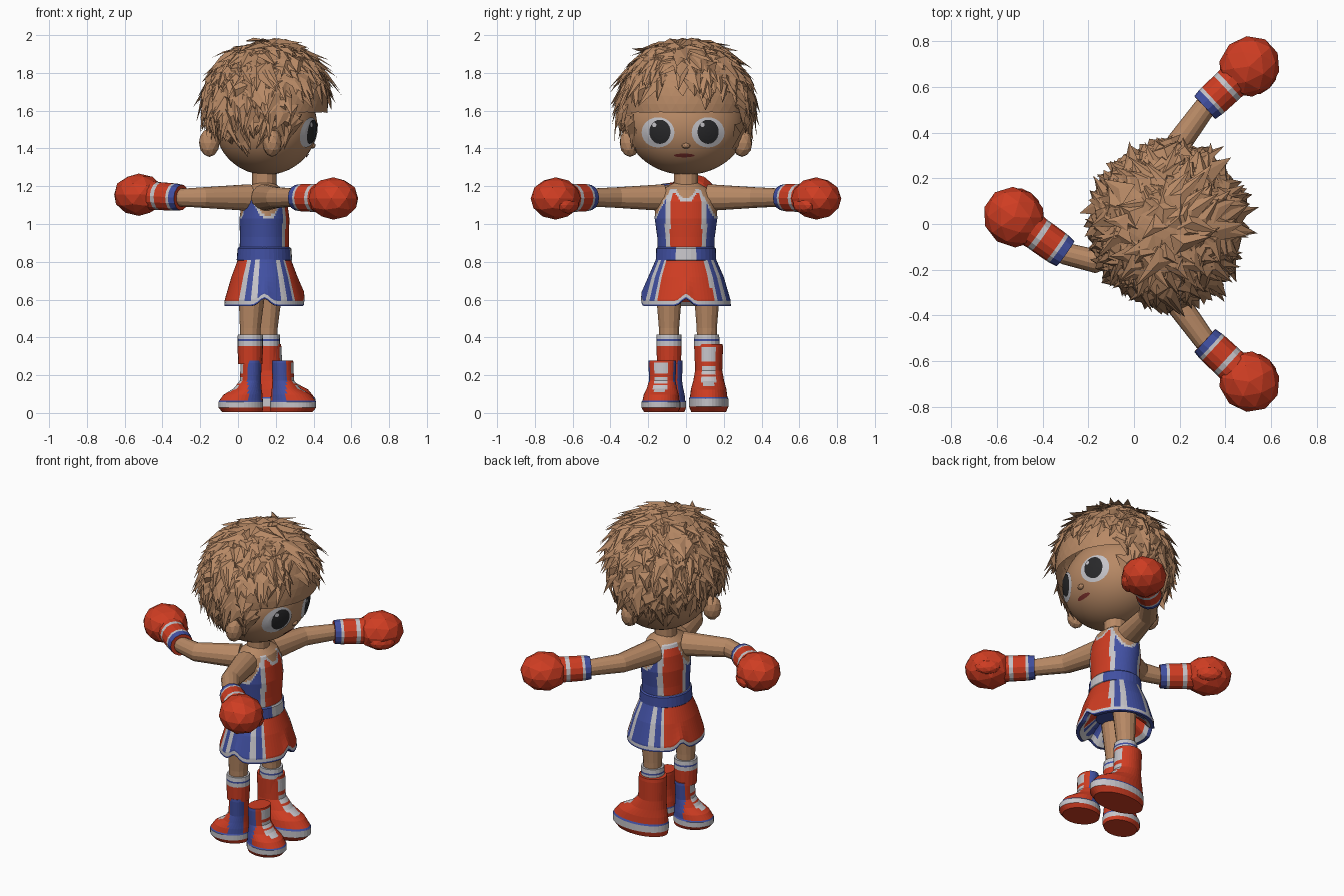
import bpy, bmesh, math, random
from mathutils import Vector, Matrix

if "Cube" in bpy.data.objects:
    bpy.data.objects.remove(bpy.data.objects["Cube"])

random.seed(4)
COLORS = {"tan": (.475, .25, .13), "red": (.62, .046, .016), "blue": (.053, .08, .36),
          "white": (.56, .55, .58), "black": (.022, .022, .024), "dark_red": (.2, .03, .025)}
MATS = {}
for k, c in COLORS.items():
    MATS[k] = bpy.data.materials.new(k)
    MATS[k].diffuse_color = (*c, 1)
NAMES = list(COLORS)


def finish(name, bm, rule, smooth=False):
    """Turn a bmesh into an object, colouring faces by rule(face)."""
    for f in bm.faces:
        f.material_index = NAMES.index(rule if isinstance(rule, str) else rule(f))
        f.smooth = smooth
    bmesh.ops.recalc_face_normals(bm, faces=bm.faces)
    me = bpy.data.meshes.new(name)
    bm.to_mesh(me)
    bm.free()
    for k in NAMES:
        me.materials.append(MATS[k])
    ob = bpy.data.objects.new(name, me)
    bpy.context.collection.objects.link(ob)
    return ob


def skin_rings(bm, rings):
    """Join closed rings of points, capping both ends."""
    vs = [[bm.verts.new(p) for p in r] for r in rings]
    n = len(vs[0])
    for a, b in zip(vs, vs[1:]):
        for i in range(n):
            bm.faces.new((a[i], a[(i + 1) % n], b[(i + 1) % n], b[i]))
    bm.faces.new(vs[0])
    bm.faces.new(vs[-1])


def loft(name, prof, rule, n=36, steps=1, mat=Matrix()):
    """Stack of ovals (z, cx, rx, ry); extra steps keep colour edges crisp."""
    full = []
    for a, b in zip(prof, prof[1:]):
        full += [[p + (q - p) * s / steps for p, q in zip(a, b)] for s in range(steps)]
    full.append(prof[-1])
    bm = bmesh.new()
    skin_rings(bm, [[(cx + rx * math.cos(2 * math.pi * i / n), ry * math.sin(2 * math.pi * i / n), z)
                     for i in range(n)] for z, cx, rx, ry in full])
    bm.normal_update()
    ob = finish(name, bm, rule)
    ob.data.transform(mat)
    return ob


def tube(name, pts, radii, cols, n=14):
    """Round tube through pts; cols gives one colour per section."""
    pts = [Vector(p) for p in pts]
    rings = []
    for i, (p, r) in enumerate(zip(pts, radii)):
        t = (pts[min(i + 1, len(pts) - 1)] - pts[max(i - 1, 0)]).normalized()
        u = t.cross(Vector((0, 1, 0)) if abs(t.z) > .8 else Vector((0, 0, 1))).normalized()
        v = t.cross(u)
        rings.append([p + r * (u * math.cos(2 * math.pi * j / n) + v * math.sin(2 * math.pi * j / n))
                      for j in range(n)])
    bm = bmesh.new()
    skin_rings(bm, rings)
    bm.faces.ensure_lookup_table()
    order = {f: cols[min(k // n, len(cols) - 1)] for k, f in enumerate(bm.faces)}
    return finish(name, bm, lambda f: order[f])


def blob(name, c, size, col, heading=0, sub=2):
    bm = bmesh.new()
    bmesh.ops.create_icosphere(bm, subdivisions=sub, radius=1)
    bm.transform(Matrix.Translation(c) @ Matrix.Rotation(heading, 4, 'Z') @ Matrix.Diagonal((*size, 1)))
    return finish(name, bm, col, sub > 2)


def angle(p):
    return math.degrees(math.atan2(p.y, p.x - .14)) % 360


def gap(a, b):
    return abs((a - b + 180) % 360 - 180)


# Torso: vest with red panels, white piping, round neck and three armholes
def vest(f):
    c = f.calc_center_median()
    a, z = angle(c), c.z
    arm = min(gap(a, 78), gap(a, 277), gap(a, 200))
    hole = min(1.185, 1.045 + .14 * (arm / 36) ** 2, 1.135 + .05 * (gap(a, 0) / 30) ** 2)
    if z > hole:
        return "tan"
    if z > hole - .02:
        return "white"
    d = min(gap(a, 0) - 37, gap(a, 146) - 27)
    return "red" if d < 0 else "white" if d < 12 else "blue"


loft("torso", [(.84, .14, .132, .148), (.93, .14, .13, .152), (1.03, .14, .132, .166), (1.12, .14, .12, .162),
               (1.18, .14, .1, .13), (1.22, .14, .05, .06)], vest, 96, 7)


# Shorts: red with striped blue sides, white hem and notches between the legs
def shorts_colour(f):
    c = f.calc_center_median()
    a, z = angle(c), c.z
    if z < .572:
        return "blue"
    if z < .595:
        return "white"
    d = min(gap(a, 82), gap(a, 276))
    return "blue" if d < 16 else "white" if d < 24 else "blue" if d < 34 else "white" if d < 41 else "red"


shorts = loft("shorts", [(.65, .14, .1, .12), (.565, .14, .19, .22), (.565, .14, .212, .238), (.6, .14, .21, .235),
                         (.72, .14, .175, .2), (.8, .14, .145, .165), (.84, .14, .132, .148)], shorts_colour, 72, 4)
for v in shorts.data.vertices:
    g = min(gap(angle(v.co), b) for b in (0, 150, 270))
    v.co.z += .04 * math.exp(-(g / 9) ** 2) * max(0, min(1, (.72 - v.co.z) / .12))
loft("belt", [(.805, .14, .142, .155), (.81, .14, .147, .16), (.87, .14, .142, .158), (.877, .14, .136, .15)],
     lambda f: "white" if gap(angle(f.calc_center_median()), 0) < 20 else "blue")

# Neck, head and three ears
tube("neck", [(.14, 0, 1.17), (.14, 0, 1.33)], [.065, .065], ["tan"])
HC, HR = Vector((.15, 0, 1.52)), Vector((.27, .315, .26))
blob("head", HC, HR, "tan", 0, 4)
for i, a in enumerate((82, 188, -82)):
    r = math.radians(a)
    blob(f"ear_{i}", (.14 + .295 * math.cos(r), .3 * math.sin(r), 1.43), (.055, .05, .075), "tan", r)


def patch(name, y, z, ry, rz, off, col):
    """Thin oval plate hugging the face."""
    bm = bmesh.new()
    bmesh.ops.create_circle(bm, cap_ends=True, cap_tris=True, segments=24, radius=1)
    bmesh.ops.subdivide_edges(bm, edges=bm.edges[:], cuts=2, use_grid_fill=True)
    for v in bm.verts:
        py, pz = y + v.co.x * ry, z + v.co.y * rz
        k = 1 - (py / HR.y) ** 2 - ((pz - HC.z) / HR.z) ** 2
        v.co = (HC.x + HR.x * math.sqrt(max(k, 0)) + off, py, pz)
    finish(name, bm, col)


# Eyes, mouth and nose
for side, y, py in (("left", -.148, -.138), ("right", .117, .117)):
    patch(f"{side}_eye_white", y, 1.485, .087, .08, .004, "white")
    patch(f"{side}_eye_pupil", py, 1.488, .056, .064, .008, "black")
    patch(f"{side}_eye_glint", py - .03, 1.525, .011, .012, .011, "white")
patch("mouth", -.01, 1.363, .055, .01, .005, "dark_red")
blob("nose", (.393, 0, 1.415), (.018, .024, .016), "tan")


# Hair: a cap with a face opening plus many flat broad locks
def on_face(p):
    a = abs(math.degrees(math.atan2(p.y, p.x - .15)))
    return p.z < 1.59 and a < 58 + 25 * (1.6 - p.z)


SC, SR = Vector((.155, 0, 1.635)), Vector((.322, .342, .332))
bm = bmesh.new()
bmesh.ops.create_icosphere(bm, subdivisions=4, radius=1)
for v in bm.verts:
    v.co = SC + v.co * SR
cut = [f for f in bm.faces if f.calc_center_median().z < 1.43 or on_face(f.calc_center_median())]
bmesh.ops.delete(bm, geom=cut, context='FACES')
finish("hair_cap", bm, "tan")

bm = bmesh.new()
for i in range(620):
    z = random.uniform(-.5, 1)
    a = random.uniform(0, 2 * math.pi)
    r = math.sqrt(1 - z * z)
    d = Vector((r * math.cos(a), r * math.sin(a), z))
    p = SC + d * SR * random.uniform(.98, 1.04)
    drop = Vector((random.uniform(-.5, .7), random.uniform(-.5, .5), -1))
    t = (drop - d * drop.dot(d)).normalized()
    tip = p + t * random.uniform(.1, .21) + d * random.uniform(-.03, .03)
    low = 1.35 if -.02 < tip.x < .3 else 1.42
    if on_face(tip) or on_face(p) or tip.z < low or tip.z > 1.985:
        continue
    w = d.cross(t) * random.uniform(.035, .065)
    l, rr, m, e = [bm.verts.new(q) for q in (p - w, p + w, p + t * .05 + d * .018, tip)]
    for tri in ((l, m, e), (m, rr, e), (l, rr, m), (l, e, rr)):
        bm.faces.new(tri)
finish("hair_locks", bm, "tan")

# Arms with cuffs and boxing gloves: shoulder, elbow, cuff start, glove centre
ARMS = {"right": ((.14, .12, 1.14), (.2, .36, 1.14), (.31, .51, 1.14), (.505, .69, 1.135)),
        "left": ((.14, -.12, 1.14), (.2, -.36, 1.14), (.31, -.51, 1.14), (.505, -.69, 1.135)),
        "rear": ((.06, -.06, 1.14), (-.18, -.16, 1.14), (-.30, -.13, 1.14), (-.525, .03, 1.155))}
for k, pts in ARMS.items():
    s, e, c, g = map(Vector, pts)
    tube(f"{k}_arm", [s, e, c, c.lerp(g, .2)], [.072, .056, .048, .045], ["tan"] * 3)
    tube(f"{k}_cuff", [c.lerp(g, x) for x in (0, .13, .19, .46, .55, .75)],
         [.068, .073, .074, .075, .075, .08], ["blue", "white", "red", "white", "red"])
    h = math.atan2(g.y - c.y, g.x - c.x)
    blob(f"{k}_glove", g, (.138, .13, .112), "red", h)
    side = Vector((math.sin(h), -math.cos(h), 0)) * (-1 if k == "left" else 1)
    blob(f"{k}_glove_thumb", g + side * .09 + Vector((0, 0, -.035)), (.075, .04, .045), "red", h)

# Legs and socks
for k, x, y in (("left", .065, -.09), ("right", .155, .11)):
    tube(f"{k}_leg", [(x, y, .25), (x, y, .45), (x + .01, y, .68)], [.05, .055, .074], ["tan"] * 2)
    tube(f"{k}_sock", [(x, y, z) for z in (.26, .355, .38, .39, .415)], [.064, .068, .068, .068, .066],
         ["red", "white", "blue", "white"], 18)


# Boots: red upper, white laces and sole band; the two short ones have blue side panels
def boot_colour(f):
    c, nrm = f.calc_center_median(), f.normal
    if c.z < .03:
        return "red"
    if c.z < .07:
        return "white"
    if c.z < .08:
        return "blue"
    if c.x > .03 and .13 < c.z < .345 and abs(c.y) < .036:
        return "red" if (c.z - .13) % .06 < .012 else "white"
    return "red"


def panel_boot(f):
    c = f.calc_center_median()
    side = c.z > .08 and -.07 < c.x < .045 and abs(f.normal.y) > .5
    return "blue" if side else boot_colour(f)


BOOT = [(0, -.09, .235, .095), (.03, -.095, .265, .108), (.07, -.095, .265, .108), (.08, -.093, .258, .102),
        (.12, -.09, .225, .097), (.165, -.082, .14, .084), (.22, -.078, .09, .074), (.34, -.082, .085, .078),
        (.36, -.08, .083, .076)]
prof = [(z, (b + f) / 2, (f - b) / 2, w) for z, b, f, w in BOOT]
for k, x, y, head, sx, sy, sz in (("right", .145, .12, 0, 1, .97, 1), ("front", .235, -.125, -8, .68, .95, .76),
                                  ("left", .07, -.087, 190, .66, .9, .76)):
    m = (Matrix.Translation((x, y, .005)) @ Matrix.Rotation(math.radians(head), 4, 'Z')
         @ Matrix.Diagonal((sx, sy, sz, 1)))
    loft(f"{k}_boot", prof, boot_colour if k == "right" else panel_boot, 36, 5, m)

for m in bpy.data.materials:
    if m.users and not m.is_grease_pencil:
        m.use_nodes = True
        m.node_tree.nodes["Principled BSDF"].inputs["Base Color"].default_value = m.diffuse_color
